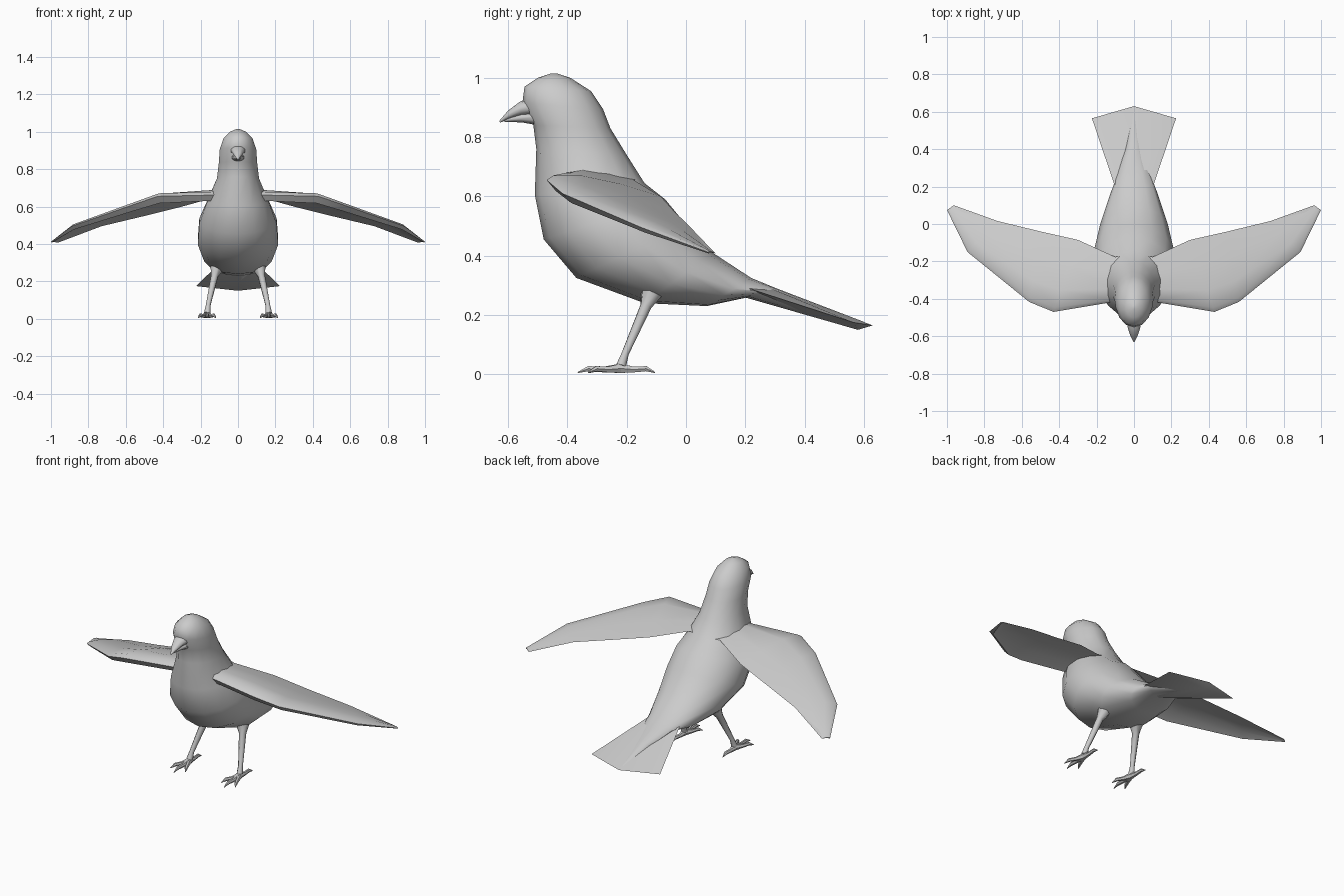
import bpy, bmesh
from math import cos, sin, pi, radians
from mathutils import Vector

cube = bpy.data.objects.get("Cube")
if cube:
    bpy.data.objects.remove(cube)

GREY = (0.6, 0.6, 0.6, 1)
mat = bpy.data.materials.new("plain grey")
mat.use_nodes = True
mat.diffuse_color = GREY
bsdf = next(n for n in mat.node_tree.nodes if n.type == 'BSDF_PRINCIPLED')
bsdf.inputs["Base Color"].default_value = GREY


def loft(name, strips, mirror=False, angle=50):
    """Skin one or more lists of matching rings into a closed mesh."""
    bm = bmesh.new()
    for rings in strips:
        loops = [[bm.verts.new(p) for p in ring] for ring in rings]
        n = len(loops[0])
        for a, b in zip(loops, loops[1:]):
            for i in range(n):
                j = (i + 1) % n
                bm.faces.new((a[i], a[j], b[j], b[i]))
        bm.faces.new(loops[0][::-1])
        bm.faces.new(loops[-1])
    bmesh.ops.recalc_face_normals(bm, faces=bm.faces)
    mesh = bpy.data.meshes.new(name)
    bm.to_mesh(mesh)
    bm.free()
    mesh.materials.append(mat)
    obj = bpy.data.objects.new(name, mesh)
    bpy.context.collection.objects.link(obj)
    bpy.ops.object.select_all(action='DESELECT')
    obj.select_set(True)
    bpy.context.view_layer.objects.active = obj
    bpy.ops.object.shade_smooth_by_angle(angle=radians(angle))
    if mirror:
        obj.modifiers.new("Mirror", 'MIRROR').use_mirror_merge = False
    return obj


def hoop(back, front, half_width, n=14):
    """Oval ring on the centre plane between a back and a front (y, z) point."""
    a, b = Vector((0, *back)), Vector((0, *front))
    mid, arm = (a + b) / 2, (a - b) / 2
    return [mid + arm * cos(t) + Vector((half_width * sin(t), 0, 0))
            for t in (2 * pi * i / n for i in range(n))]


def tube(path, n=8):
    """Tapered round rings along (x, y, z, radius) points."""
    pts = [Vector(p[:3]) for p in path]
    rings = []
    for i, p in enumerate(pts):
        way = pts[min(i + 1, len(pts) - 1)] - pts[max(i - 1, 0)]
        q = way.to_track_quat('Z', 'Y')
        rings.append([p + q @ Vector((cos(t), sin(t), 0)) * path[i][3]
                      for t in (2 * pi * k / n for k in range(n))])
    return rings


# Head, neck, trunk and the ridge running out along the tail
body = [
    ((-.435, 1.015), (-.455, 1.015), .008),
    ((-.39, 1.0), (-.50, 1.0), .045),
    ((-.32, .955), (-.545, .97), .08),
    ((-.28, .895), (-.552, .915), .1),
    ((-.255, .83), (-.515, .84), .105),
    ((-.20, .74), (-.505, .76), .115),
    ((-.14, .645), (-.51, .605), .17),
    ((-.07, .59), (-.48, .455), .212),
    ((0, .505), (-.37, .325), .22),
    ((.09, .41), (-.14, .24), .185),
    ((.22, .325), (.07, .23), .13),
    ((.30, .292), (.21, .26), .09),
    ((.42, .246), (.35, .22), .05),
    ((.60, .177), (.56, .158), .006),
]
loft("body", [[hoop(*r) for r in body]])

# Fanned tail
def fan(y_top, z_top, x, y_side, z_side, y_low, z_low):
    return [(0, y_top, z_top), (x, y_side, z_side), (0, y_low, z_low), (-x, y_side, z_side)]

loft("tail", [[fan(.20, .325, .105, .21, .29, .19, .262),
               fan(.63, .165, .225, .565, .175, .58, .15)]], angle=60)

# Beak halves
loft("upper_beak", [[hoop((-.51, .935), (-.51, .875), .045, 10),
                     hoop((-.56, .92), (-.555, .872), .034, 10),
                     hoop((-.60, .89), (-.595, .862), .02, 10),
                     hoop((-.63, .855), (-.627, .849), .004, 10)]])
loft("lower_beak", [[hoop((-.50, .885), (-.50, .84), .038, 10),
                     hoop((-.56, .88), (-.555, .85), .024, 10),
                     hoop((-.612, .862), (-.612, .851), .006, 10)]])

# Wings: a cambered section carried from leading to trailing edge
SECTION = [(0, 0), (.06, .3), (.3, .5), (.65, .35), (1, 0), (.65, .1), (.3, 0), (.08, -.5)]
stations = [
    ((.04, -.40, .665), (.03, -.16, .66), .05),
    ((.13, -.42, .662), (.10, -.176, .655), .06),
    ((.43, -.47, .655), (.30, -.085, .60), .065),
    ((.56, -.417, .61), (.50, -.04, .55), .055),
    ((.89, -.15, .495), (.73, .016, .495), .035),
    ((1.0, .075, .412), (.963, .10, .407), .008),
]
wing = []
for lead, trail, thick in stations:
    a, b = Vector(lead), Vector(trail)
    wing.append([a.lerp(b, u) + Vector((0, 0, v * thick)) for u, v in SECTION])
loft("wing", [wing], mirror=True)

# Legs
loft("leg", [tube([(.11, -.115, .28, .04), (.125, -.135, .23, .02),
                   (.16, -.205, .07, .013), (.165, -.218, .03, .018)])], mirror=True)

# Feet: three toes forward and one back, each ending in a claw
toes = []
for x, y in ((.118, -.325), (.165, -.365), (.213, -.33), (.168, -.105)):
    ball, tip = Vector((.165, -.222, .02)), Vector((x, y, .006))
    k1, k2 = ball.lerp(tip, .4), ball.lerp(tip, .75)
    toes.append(tube([(*ball, .018), (k1.x, k1.y, .016, .011),
                      (k2.x, k2.y, .019, .01), (*tip, .002)], 6))
loft("foot", [*toes], mirror=True)
